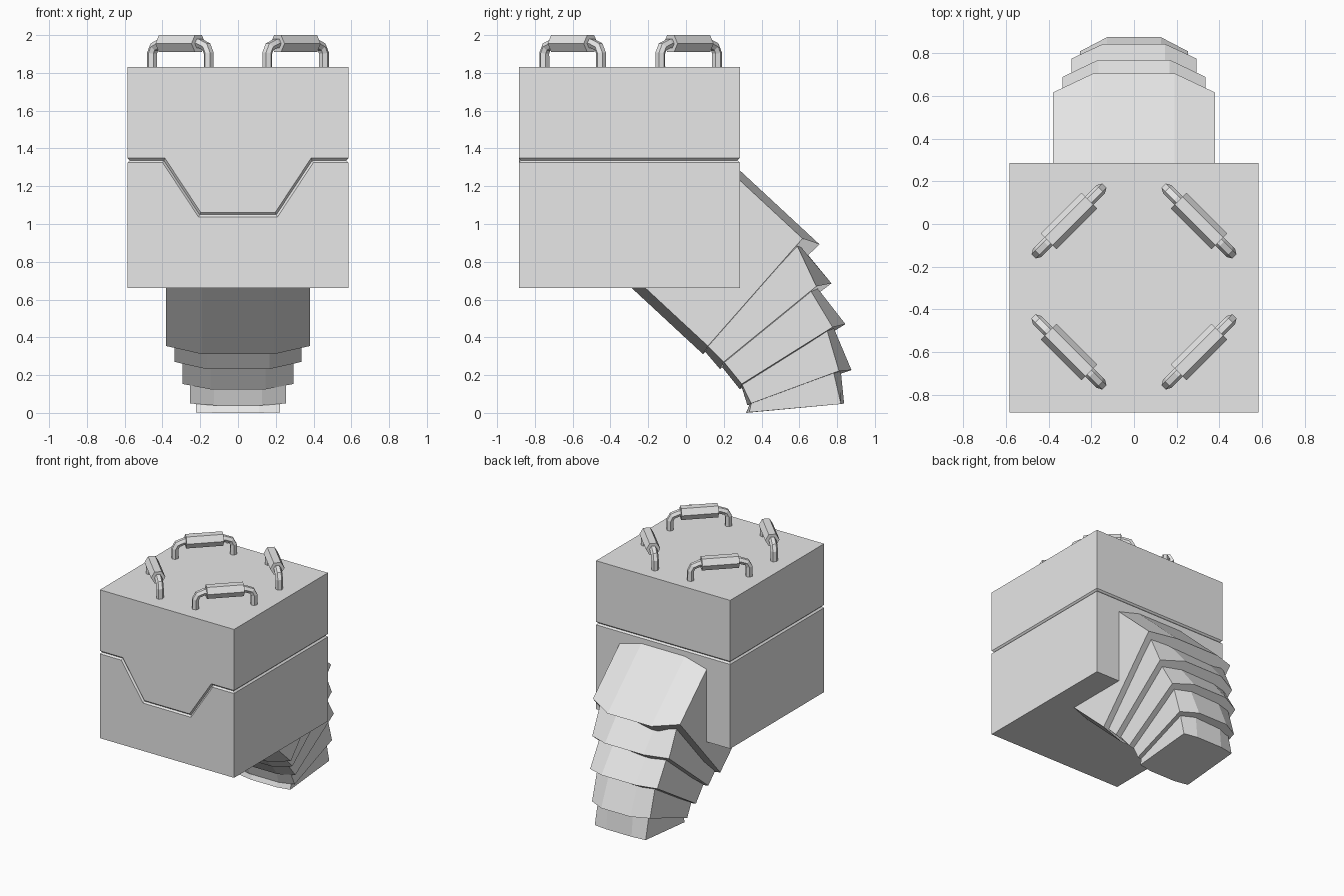
import bpy, bmesh, math
from mathutils import Vector, Matrix

cube = bpy.data.objects.get("Cube")
if cube:
    bpy.data.objects.remove(cube, do_unlink=True)

grey = bpy.data.materials.new("plain grey")
grey.use_nodes = True
grey.diffuse_color = (0.8, 0.8, 0.8, 1)
grey.node_tree.nodes["Principled BSDF"].inputs["Base Color"].default_value = grey.diffuse_color


def loft(name, rings, matrix=None):
    """Skin equal-length rings of points and cap both ends."""
    bm = bmesh.new()
    loops = [[bm.verts.new(p) for p in ring] for ring in rings]
    count = len(loops[0])
    for low, high in zip(loops, loops[1:]):
        for i in range(count):
            j = (i + 1) % count
            bm.faces.new((low[i], low[j], high[j], high[i]))
    bm.faces.new(loops[0])
    bm.faces.new(loops[-1])
    bmesh.ops.recalc_face_normals(bm, faces=bm.faces)
    mesh = bpy.data.meshes.new(name)
    bm.to_mesh(mesh)
    bm.free()
    mesh.materials.append(grey)
    obj = bpy.data.objects.new(name, mesh)
    bpy.context.collection.objects.link(obj)
    if matrix:
        obj.matrix_world = matrix
    return obj


# Box body: one skin with a V groove that dips across the front
HALF, FRONT, BACK = 0.585, -0.885, 0.285
BOTTOM, TOP = 0.66, 1.83


def body_ring(inset=0.0, shift=0.0, level=None):
    side, front, back = HALF - inset, FRONT + inset, BACK - inset
    high = 1.337 + shift if level is None else level
    low = 1.049 + shift if level is None else level
    outer, inner = 0.393 - shift / 2, 0.203 - shift / 2
    return [(-side, front, high), (-outer, front, high), (-inner, front, low),
            (inner, front, low), (outer, front, high), (side, front, high),
            (side, back, high), (-side, back, high)]


GROOVE = 0.012
loft("box_body", [body_ring(level=BOTTOM), body_ring(shift=-GROOVE),
                  body_ring(inset=GROOVE), body_ring(shift=GROOVE),
                  body_ring(level=TOP)])

# Bent duct: per segment the half width and the rim outline in (y, z):
# upper middle, upper corner, lower corner, lower middle
segments = [
    (0.38, [(0.707, 0.892), (0.617, 0.923), (0.116, 0.354), (0.09, 0.311)]),
    (0.335, [(0.77, 0.686), (0.69, 0.67), (0.2, 0.27), (0.18, 0.232)]),
    (0.293, [(0.844, 0.47), (0.776, 0.454), (0.295, 0.153), (0.285, 0.125)]),
    (0.253, [(0.876, 0.227), (0.81, 0.222), (0.345, 0.05), (0.325, 0.04)]),
    (0.222, [(0.837, 0.05), (0.82, 0.047), (0.335, 0.003), (0.318, 0)]),
]


def duct_ring(width, outline):
    widths = (width / 2, width, width, width / 2)
    right = [(w, p.x, p.y) for w, p in zip(widths, outline)]
    return right + [(-x, y, z) for x, y, z in reversed(right)]


previous = None
for index, (width, outline) in enumerate(segments):
    end = [Vector(p) for p in outline]
    if previous is None:
        start = [p - Vector((0.733, -0.68)) * 0.65 for p in end]
    else:
        a, b, c, d = previous
        start = [a.lerp(d, 0.1), b.lerp(c, 0.06), c.copy(), d.lerp(a, 0.02)]
        start = [s - (e - s) * 0.2 for s, e in zip(start, end)]
    loft(f"duct_segment_{index + 1}", [duct_ring(width, start), duct_ring(width, end)])
    previous = end

# Lifting handles: bent bar with a hexagonal grip
BAR_Z = 0.125
half_path = [(-0.212, -0.01), (-0.212, 0.075), (-0.195, 0.108), (-0.15, BAR_Z)]
path = [Vector(p) for p in half_path] + [Vector((-x, z)) for x, z in reversed(half_path)]


def round_ring(centre, tangent, radius, sides=6):
    normal = Vector((-tangent.y, tangent.x))
    ring = []
    for k in range(sides):
        angle = math.tau * k / sides
        p = centre + normal * radius * math.sin(angle)
        ring.append((p.x, radius * math.cos(angle), p.y))
    return ring


bar_rings = []
for i, point in enumerate(path):
    tangent = path[min(i + 1, len(path) - 1)] - path[max(i - 1, 0)]
    bar_rings.append(round_ring(point, tangent.normalized(), 0.027))
grip_rings = [round_ring(Vector((x, BAR_Z)), Vector((1, 0)), 0.052) for x in (-0.135, 0.135)]

for side_name, sx in (("left", 1), ("right", -1)):
    for end_name, sy in (("back", 1), ("front", -1)):
        place = (Matrix.Translation((sx * 0.305, -0.293 + sy * 0.307, TOP))
                 @ Matrix.Rotation(-sx * sy * math.pi / 4, 4, "Z"))
        loft(f"{end_name}_{side_name}_handle_bar", bar_rings, place)
        loft(f"{end_name}_{side_name}_handle_grip", grip_rings, place)
